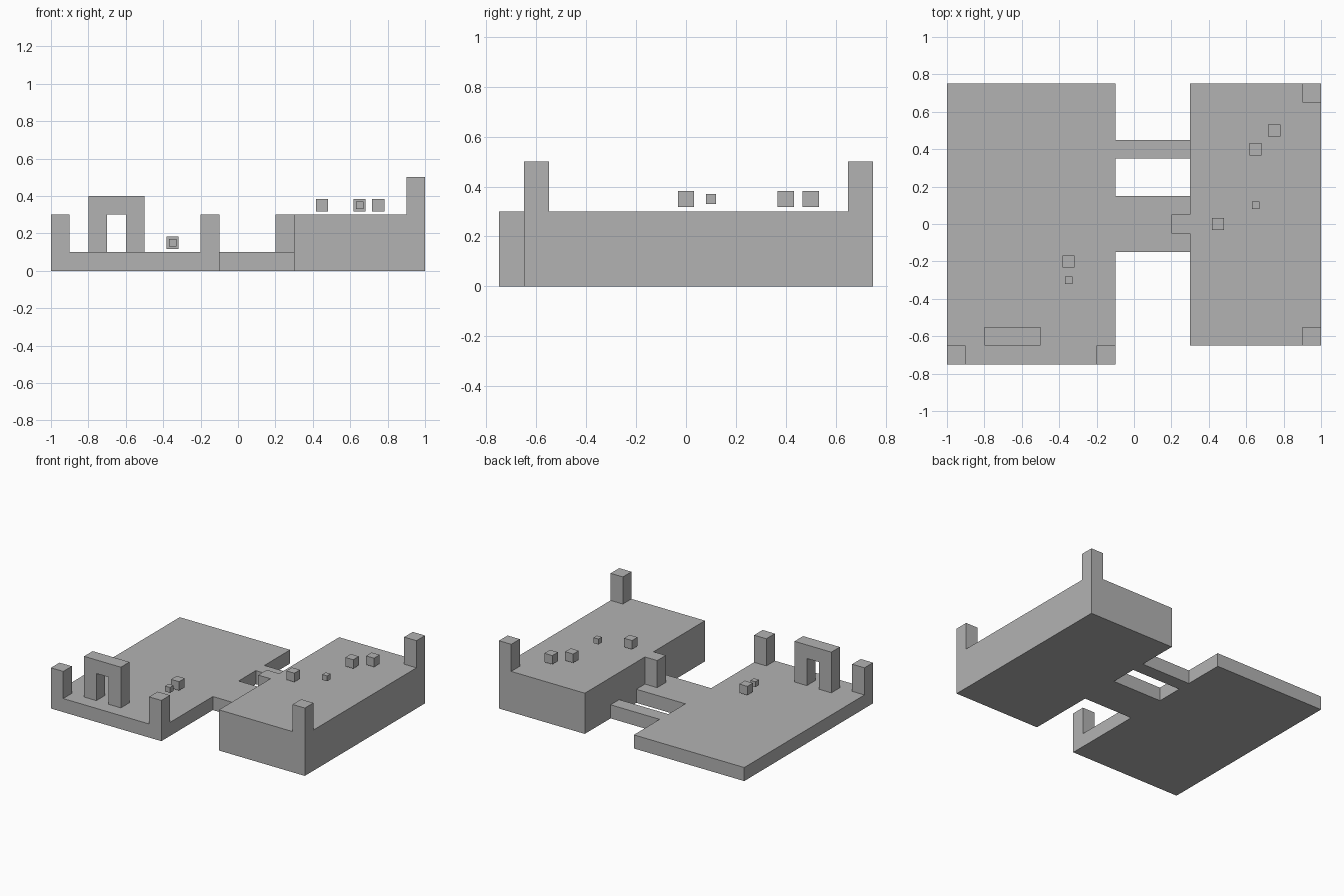
import bpy
import bmesh
from mathutils import Matrix, Vector

if "Cube" in bpy.data.objects:
    bpy.data.objects.remove(bpy.data.objects["Cube"], do_unlink=True)

GREY = (0.45, 0.45, 0.45, 1)
stone = bpy.data.materials.new("plain grey")
stone.use_nodes = True
stone.diffuse_color = GREY
stone.node_tree.nodes["Principled BSDF"].inputs["Base Color"].default_value = GREY


def finish(name, bm):
    bmesh.ops.recalc_face_normals(bm, faces=bm.faces)
    mesh = bpy.data.meshes.new(name)
    bm.to_mesh(mesh)
    bm.free()
    mesh.materials.append(stone)
    obj = bpy.data.objects.new(name, mesh)
    bpy.context.collection.objects.link(obj)


def box(name, low, high):
    low, high = Vector(low), Vector(high)
    bm = bmesh.new()
    place = Matrix.Translation((low + high) / 2) @ Matrix.Diagonal((*(high - low), 1))
    bmesh.ops.create_cube(bm, size=1, matrix=place)
    finish(name, bm)


def post(name, x, y, floor):
    box(name, (x, y, floor), (x + 0.1, y + 0.1, floor + 0.2))


def floating_cube(name, x, y, z, size):
    h = size / 2
    box(name, (x - h, y - h, z - h), (x + h, y + h, z + h))


LOW, HIGH = 0.1, 0.3

# Two platforms joined by bridges
box("low_platform", (-1, -0.75, 0), (-0.1, 0.75, LOW))
box("high_platform", (0.3, -0.65, 0), (1, 0.75, HIGH))
box("wide_bridge", (-0.1, -0.15, 0), (0.3, 0.15, LOW))
box("narrow_bridge", (-0.1, 0.35, 0), (0.3, 0.45, LOW))

# Step block and corner posts
post("step_block", 0.2, -0.05, LOW)
post("low_post_right", -1, -0.75, LOW)
post("low_post_left", -0.2, -0.75, LOW)
post("high_post_front", 0.9, -0.65, HIGH)
post("high_post_back", 0.9, 0.65, HIGH)

# Gateway, extruded from its front outline
outline = [(-0.8, LOW), (-0.7, LOW), (-0.7, 0.3), (-0.6, 0.3),
           (-0.6, LOW), (-0.5, LOW), (-0.5, 0.4), (-0.8, 0.4)]
bm = bmesh.new()
face = bm.faces.new([bm.verts.new((x, -0.65, z)) for x, z in outline])
side = bmesh.ops.extrude_face_region(bm, geom=[face])["geom"]
bmesh.ops.translate(bm, vec=(0, 0.1, 0),
                    verts=[v for v in side if isinstance(v, bmesh.types.BMVert)])
finish("gateway", bm)

# Cubes hovering over the platforms
for i, (x, y) in enumerate([(0.45, 0), (0.65, 0.4), (0.75, 0.5)]):
    floating_cube(f"high_cube_{i + 1}", x, y, HIGH + 0.05, 0.065)
floating_cube("high_small_cube", 0.65, 0.1, HIGH + 0.05, 0.04)
floating_cube("low_cube", -0.35, -0.2, LOW + 0.05, 0.065)
floating_cube("low_small_cube", -0.35, -0.3, LOW + 0.05, 0.04)
